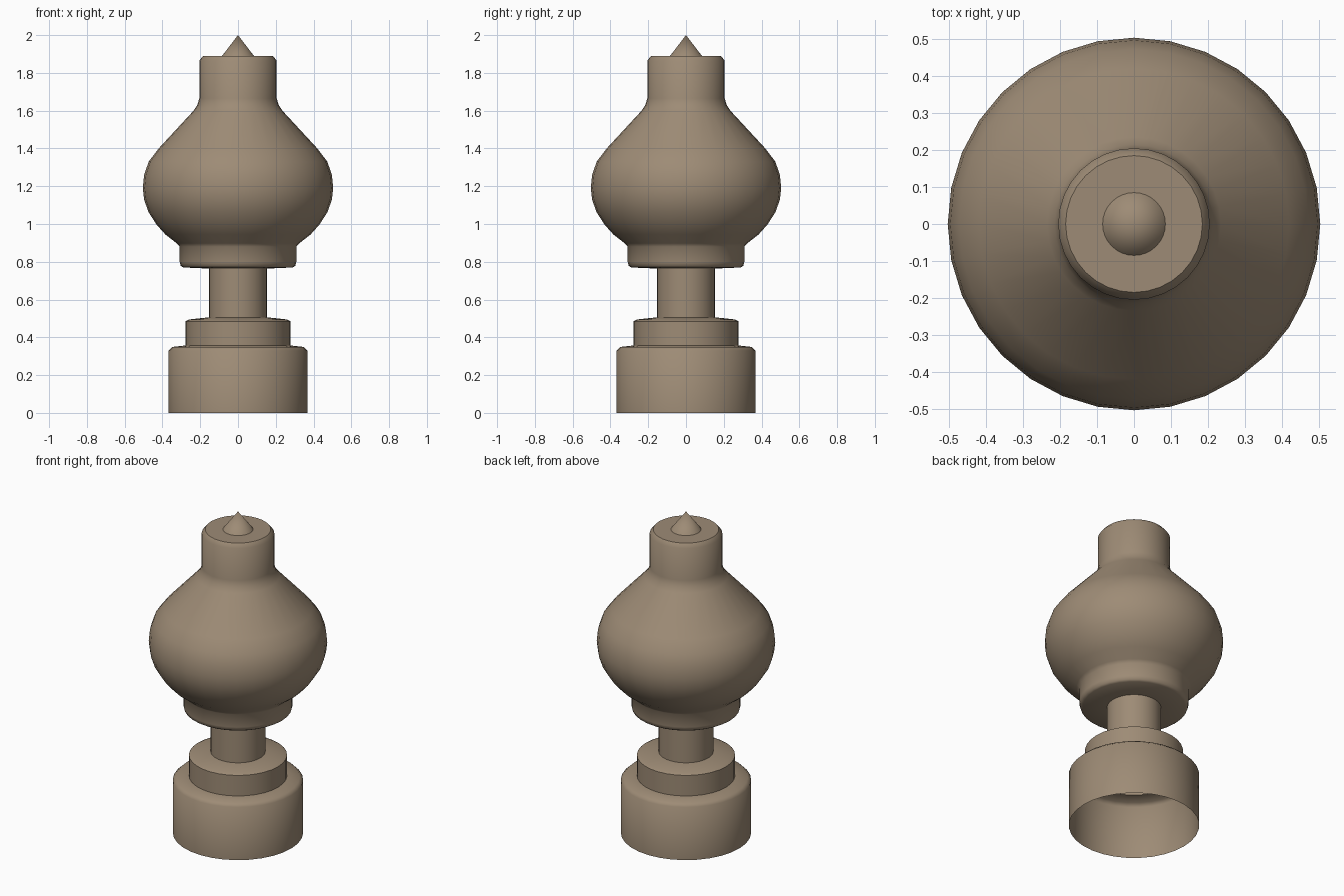
import bpy, bmesh, math

if "Cube" in bpy.data.objects:
    bpy.data.objects.remove(bpy.data.objects["Cube"])

SIDES = 32

# Turned profile (radius, height) from the open bottom rim up to the tip
profile = [
    # base drum
    (0.368, 0.0), (0.368, 0.33), (0.348, 0.349), (0.277, 0.357),
    # upper step
    (0.277, 0.485), (0.257, 0.495), (0.154, 0.506),
    # stem
    (0.154, 0.764),
    # collar under the bulb
    (0.29, 0.77), (0.303, 0.778), (0.309, 0.80), (0.309, 0.88),
    # bulb
    (0.325, 0.898), (0.385, 0.945), (0.43, 0.995), (0.475, 1.065),
    (0.497, 1.13), (0.504, 1.19), (0.497, 1.26), (0.473, 1.33), (0.42, 1.40),
    (0.235, 1.60), (0.215, 1.63),
    # neck and rim
    (0.205, 1.665), (0.205, 1.865), (0.185, 1.889),
    # pointed tip
    (0.085, 1.889), (0.0, 2.0),
]

wood = bpy.data.materials.new("brown wood")
wood.diffuse_color = (0.34, 0.26, 0.18, 1)
wood.use_nodes = True
wood.node_tree.nodes["Principled BSDF"].inputs["Base Color"].default_value = wood.diffuse_color

# Lathe the profile around z
bm = bmesh.new()
verts = [bm.verts.new((r, 0, z)) for r, z in profile]
edges = [bm.edges.new(pair) for pair in zip(verts, verts[1:])]
bmesh.ops.spin(bm, geom=verts + edges, cent=(0, 0, 0), axis=(0, 0, 1),
               angle=2 * math.pi, steps=SIDES, use_merge=False)
bmesh.ops.remove_doubles(bm, verts=bm.verts, dist=0.0005)
bmesh.ops.recalc_face_normals(bm, faces=bm.faces)

# The shell is open below, so make sure the drum wall faces outward
wall = min(bm.faces, key=lambda f: f.calc_center_median().z)
if wall.normal.dot(wall.calc_center_median()) < 0:
    bmesh.ops.reverse_faces(bm, faces=bm.faces)
for f in bm.faces:
    f.smooth = True

mesh = bpy.data.meshes.new("turned_finial")
bm.to_mesh(mesh)
bm.free()
mesh.materials.append(wood)
finial = bpy.data.objects.new("turned_finial", mesh)
bpy.context.collection.objects.link(finial)

# Keep the step edges crisp and the bulb smooth
bpy.context.view_layer.objects.active = finial
finial.select_set(True)
bpy.ops.object.shade_smooth_by_angle(angle=math.radians(50))
